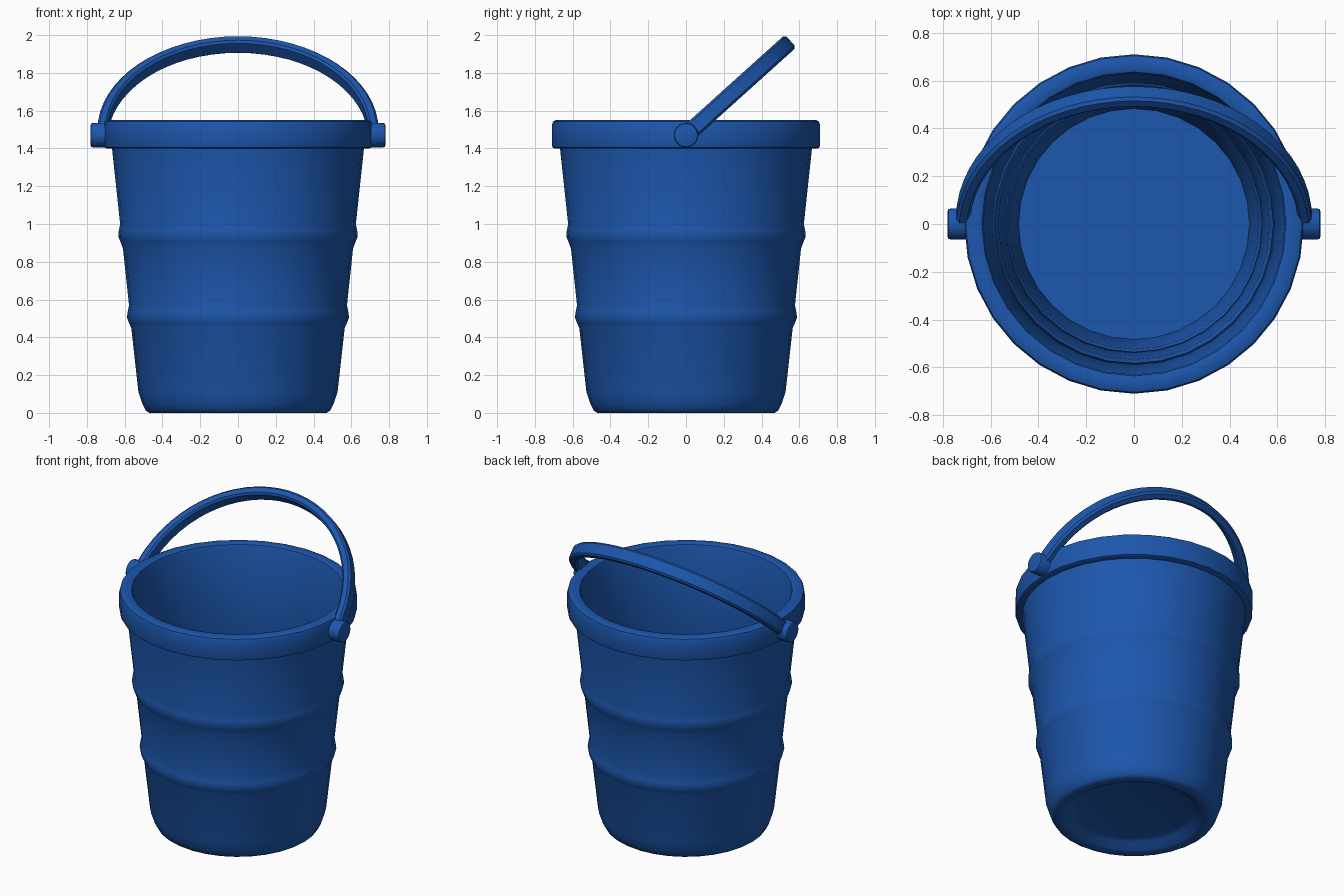
import bpy, bmesh
from math import sin, cos, pi, radians
from mathutils import Vector, Matrix

if "Cube" in bpy.data.objects:
    bpy.data.objects.remove(bpy.data.objects["Cube"])

blue = bpy.data.materials.new("blue_plastic")
blue.diffuse_color = (0.012, 0.095, 0.42, 1)
blue.use_nodes = True
blue.node_tree.nodes["Principled BSDF"].inputs["Base Color"].default_value = blue.diffuse_color


def finish(name, bm):
    bmesh.ops.remove_doubles(bm, verts=bm.verts, dist=1e-5)
    bmesh.ops.recalc_face_normals(bm, faces=bm.faces)
    mesh = bpy.data.meshes.new(name)
    bm.to_mesh(mesh)
    bm.free()
    mesh.materials.append(blue)
    ob = bpy.data.objects.new(name, mesh)
    bpy.context.collection.objects.link(ob)
    bpy.ops.object.select_all(action='DESELECT')
    ob.select_set(True)
    bpy.context.view_layer.objects.active = ob
    bpy.ops.object.shade_smooth_by_angle(angle=radians(35))
    return ob


def lathe(name, profile, steps, matrix=Matrix()):
    """Spin (radius, height) points around z."""
    bm = bmesh.new()
    vs = [bm.verts.new((0, -r, z)) for r, z in profile]
    es = [bm.edges.new(p) for p in zip(vs, vs[1:])]
    bmesh.ops.spin(bm, geom=vs + es, cent=(0, 0, 0), axis=(0, 0, 1),
                   angle=2 * pi, steps=steps, use_duplicate=False)
    bm.transform(matrix)
    return finish(name, bm)


# Bucket shell: ribbed tapering wall, thick rim, recessed underside
wall = [(0.527, 0.11), (0.565, 0.45), (0.577, 0.475), (0.588, 0.505),
        (0.584, 0.535), (0.577, 0.57), (0.609, 0.87), (0.622, 0.905),
        (0.634, 0.935), (0.631, 0.965), (0.624, 1.0)]
outside = [(0, 0.05), (0.34, 0.05), (0.37, 0.04), (0.41, 0.005), (0.43, 0),
           (0.47, 0), (0.488, 0.012), (0.505, 0.045)] + wall + [(0.667, 1.4)]
rim = [(0.695, 1.4), (0.706, 1.405), (0.71, 1.417), (0.71, 1.525),
       (0.704, 1.543), (0.688, 1.55), (0.648, 1.55), (0.636, 1.545), (0.63, 1.53)]
inside = [(r - 0.042, z) for r, z in reversed(wall)] + [(0.483, 0.09), (0, 0.09)]
lathe("bucket_body", outside + rim + inside, 32)

# Pivot knobs on both sides
knob = [(0, 0.66), (0.065, 0.66), (0.065, 0.768), (0.061, 0.777), (0.053, 0.78), (0, 0.78)]
for side, label in ((1, "right"), (-1, "left")):
    lathe(label + "_pivot", knob, 24,
          Matrix.Translation((0, 0, 1.47)) @ Matrix.Rotation(side * pi / 2, 4, 'Y'))

# Handle: bevelled strap swept around a half circle, tilted towards the back
inner, outer, half, c = 0.69, 0.745, 0.045, 0.012
section = [(inner + c, -half), (outer - c, -half), (outer, -half + c), (outer, half - c),
           (outer - c, half), (inner + c, half), (inner, half - c), (inner, -half + c)]
tilt = radians(42)
along = Vector((0, cos(tilt), sin(tilt)))
across = Vector((0, -sin(tilt), cos(tilt)))
bm = bmesh.new()
rings = []
for i in range(33):
    a = pi * i / 32
    radial = Vector((cos(a), 0, 0)) + along * sin(a)
    rings.append([bm.verts.new(Vector((0, 0, 1.47)) + radial * r + across * w)
                  for r, w in section])
for p, q in zip(rings, rings[1:]):
    for k in range(8):
        n = (k + 1) % 8
        bm.faces.new((p[k], p[n], q[n], q[k]))
bm.faces.new(rings[0])
bm.faces.new(rings[-1])
finish("handle", bm)
